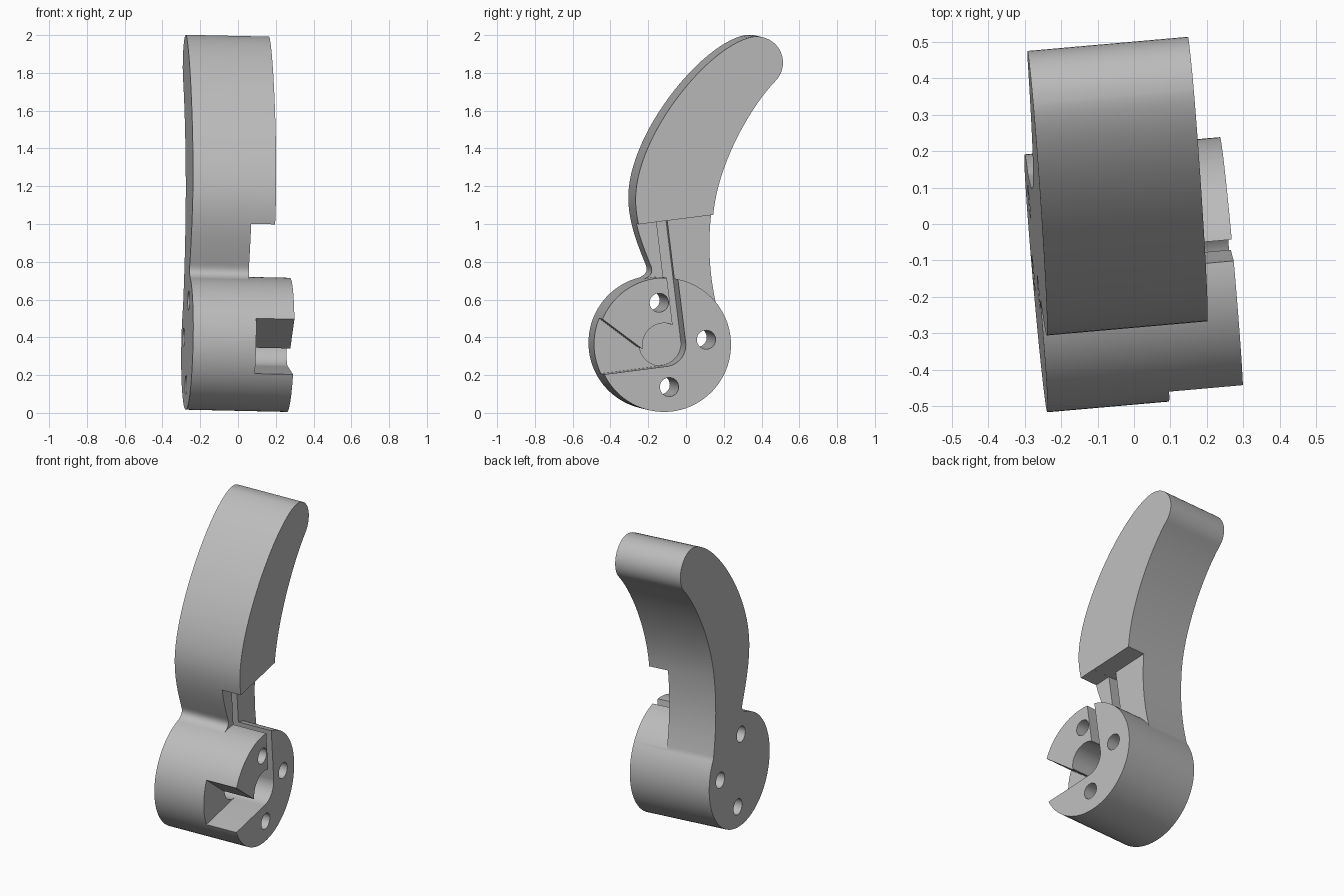
import bpy, bmesh, math
from mathutils import Vector, Matrix
from mathutils.geometry import interpolate_bezier

cube = bpy.data.objects.get("Cube")
if cube:
    bpy.data.objects.remove(cube, do_unlink=True)

grey = bpy.data.materials.new("satin grey")
grey.use_nodes = True
grey.diffuse_color = (0.5, 0.5, 0.5, 1)
grey.node_tree.nodes["Principled BSDF"].inputs["Base Color"].default_value = (0.5, 0.5, 0.5, 1)

# Profiles are drawn in (y, z) and extruded along x; HUB is the hub axis
HUB = Vector((-0.115, 0.36))
BACK, FRONT = -0.27, 0.268


def extrude(name, pts, x0, x1):
    bm = bmesh.new()
    face = bm.faces.new([bm.verts.new((x0, p[0] - HUB.x, p[1] - HUB.y)) for p in pts])
    moved = bmesh.ops.extrude_face_region(bm, geom=[face])["geom"]
    bmesh.ops.translate(bm, vec=(x1 - x0, 0, 0),
                        verts=[v for v in moved if isinstance(v, bmesh.types.BMVert)])
    bmesh.ops.recalc_face_normals(bm, faces=bm.faces)
    mesh = bpy.data.meshes.new(name)
    bm.to_mesh(mesh)
    bm.free()
    mesh.materials.append(grey)
    obj = bpy.data.objects.new(name, mesh)
    bpy.context.collection.objects.link(obj)
    return obj


def arc(c, r, a0, a1, n):
    return [Vector((c[0] + r * math.cos(a), c[1] + r * math.sin(a)))
            for a in (math.radians(a0 + (a1 - a0) * i / n) for i in range(n + 1))]


def circle(c, r, n=64):
    return arc(c, r, 0, 360, n)[:-1]


def bezier(a, b, c, d, n=16):
    return [p.to_2d() for p in interpolate_bezier(*(Vector(p).to_3d() for p in (a, b, c, d)), n)]


def combine(target, tool, operation):
    mod = target.modifiers.new(operation.lower(), "BOOLEAN")
    mod.operation, mod.object, mod.solver = operation, tool, "EXACT"
    bpy.context.view_layer.objects.active = target
    bpy.ops.object.modifier_apply(modifier=mod.name)
    bpy.data.objects.remove(tool, do_unlink=True)


# Curved lever outline: front edge, round tip, back edge, fillet to the hub
outline = bezier((-0.26, 1.13), (-0.26, 1.47), (0.135, 1.955), (0.367, 1.99), 28)
outline += arc((0.384, 1.852), 0.138, 92, -45, 20)
outline += bezier((0.482, 1.755), (0.36, 1.63), (0.18, 1.33), (0.153, 1.05), 24)[1:]
outline += bezier((0.153, 1.05), (0.137, 0.9), (0.14, 0.75), (0.18, 0.57))[1:]
outline += [(0.2, 0.48), (-0.1, 0.48), (-0.19, 0.66)]
outline += bezier((-0.205, 0.703), (-0.165, 0.72), (-0.15, 0.74), (-0.172, 0.785), 10)
outline += bezier((-0.172, 0.785), (-0.21, 0.88), (-0.26, 1.0), (-0.26, 1.13))[1:-1]
lever = extrude("lever", outline, BACK, 0.172)

# Thin the neck below the sloping step
step = extrude("step_cutter", [(-0.6, 0.951), (0.6, 1.103), (0.6, 0.2), (-0.6, 0.2)], 0.045, 0.5)
combine(lever, step, "DIFFERENCE")

# Round hub
hub = extrude("hub", circle(HUB, 0.355, 128), BACK, FRONT)
combine(lever, hub, "UNION")

# Blind bore, slot up into the neck, and wedge notch
combine(lever, extrude("bore_cutter", circle(HUB, 0.115), -0.03, 0.5), "DIFFERENCE")
slot = [(-0.001, 0.374), (-0.081, 1.017), (-0.138, 1.01), (-0.058, 0.367)]
combine(lever, extrude("slot_cutter", slot, -0.03, 0.5), "DIFFERENCE")
wedge = [(-0.101, 0.246), (-0.6, 0.182), (-0.6, 0.613), (-0.235, 0.341), HUB]
combine(lever, extrude("wedge_cutter", wedge, 0.065, 0.5), "DIFFERENCE")

# Three through holes around the bore
for angle in (97, 7, -83):
    a = math.radians(angle)
    centre = HUB + 0.225 * Vector((math.cos(a), math.sin(a)))
    combine(lever, extrude("hole_cutter", circle(centre, 0.05, 40), -0.5, 0.5), "DIFFERENCE")

# Smooth the curved walls and set the slight tilt of the whole part
lever.name = "lever_with_hub"
bpy.ops.object.select_all(action="DESELECT")
lever.select_set(True)
bpy.context.view_layer.objects.active = lever
bpy.ops.object.shade_smooth_by_angle(angle=math.radians(30))
axis = Vector((1, 0.088, -0.022)).normalized()
side = Vector((-axis.y, axis.x, 0)).normalized()
tilt = Matrix((axis, side, axis.cross(side))).transposed().to_4x4()
lever.matrix_world = Matrix.Translation((0, -0.139, 0.366)) @ tilt
